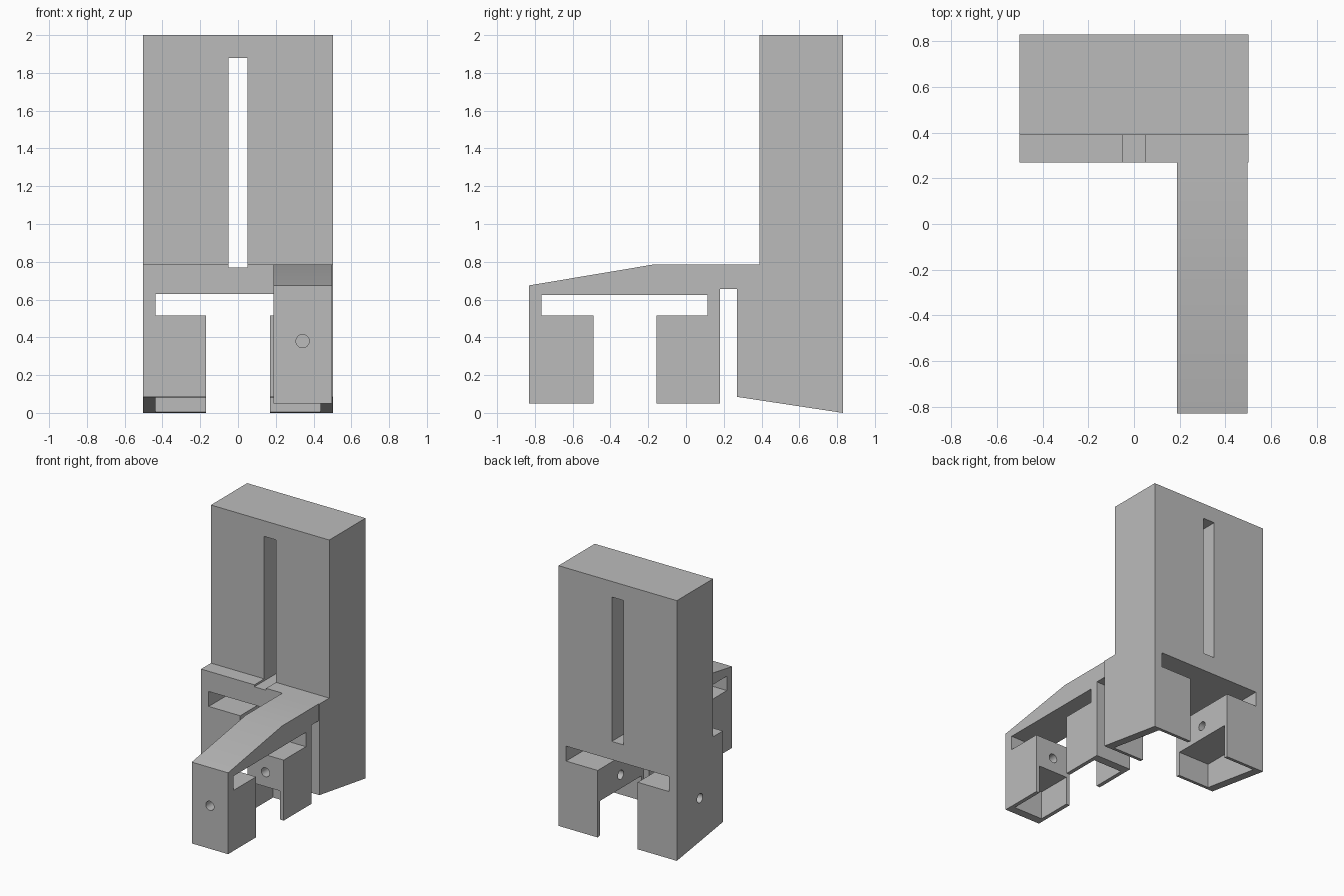
import bpy
import bmesh
import math
from mathutils import Matrix, Vector

if "Cube" in bpy.data.objects:
    bpy.data.objects.remove(bpy.data.objects["Cube"], do_unlink=True)

grey = bpy.data.materials.new("plain grey")
grey.use_nodes = True
grey.diffuse_color = (0.5, 0.5, 0.5, 1)
grey.node_tree.nodes["Principled BSDF"].inputs["Base Color"].default_value = (0.5, 0.5, 0.5, 1)


def finish(name, bm):
    bmesh.ops.recalc_face_normals(bm, faces=bm.faces)
    mesh = bpy.data.meshes.new(name)
    bm.to_mesh(mesh)
    bm.free()
    mesh.materials.append(grey)
    obj = bpy.data.objects.new(name, mesh)
    bpy.context.scene.collection.objects.link(obj)
    return obj


def side_profile(name, points, x0, x1):
    """Extrude a (y, z) outline from x0 to x1."""
    bm = bmesh.new()
    face = bm.faces.new([bm.verts.new((x0, y, z)) for y, z in points])
    new = bmesh.ops.extrude_face_region(bm, geom=[face])["geom"]
    verts = [v for v in new if isinstance(v, bmesh.types.BMVert)]
    bmesh.ops.translate(bm, verts=verts, vec=(x1 - x0, 0, 0))
    return finish(name, bm)


def box(name, xs, ys, zs):
    return side_profile(name, [(ys[0], zs[0]), (ys[1], zs[0]), (ys[1], zs[1]), (ys[0], zs[1])], *xs)


def rod(name, start, end, radius):
    a, b = Vector(start), Vector(end)
    turn = (b - a).to_track_quat('Z', 'Y').to_matrix().to_4x4()
    bm = bmesh.new()
    bmesh.ops.create_cone(bm, cap_ends=True, segments=32, radius1=radius, radius2=radius,
                          depth=(b - a).length,
                          matrix=Matrix.Translation((a + b) / 2) @ turn)
    return finish(name, bm)


def combine(target, tool, operation='DIFFERENCE'):
    tool.hide_render = True
    mod = target.modifiers.new("shape", 'BOOLEAN')
    mod.operation, mod.solver, mod.object = operation, 'EXACT', tool
    bpy.context.view_layer.objects.active = target
    bpy.ops.object.modifier_apply(modifier=mod.name)
    bpy.data.objects.remove(tool, do_unlink=True)


W = 0.503                 # half width of the body
LEG, WALL, SKIN = 0.17, 0.065, 0.03
ROOF = 0.27               # top of the leg pockets
BOTTOM, TOP = 0.515, 0.63  # crosswise strap slot

# Tall body with a ledge and a sloping underside
body = side_profile("bracket_body", [(0.27, 0.085), (0.83, 0), (0.83, 2), (0.39, 2),
                                     (0.39, 0.785), (0.27, 0.785)], -W, W)

# T-shaped opening between the body legs, and the tall slot
combine(body, box("strap_slot", (-W + WALL, W - WALL), (0, 1), (BOTTOM, TOP)))
combine(body, box("leg_gap", (-LEG, LEG), (0, 1), (-0.1, BOTTOM + 0.02)))
combine(body, box("tall_slot", (-0.05, 0.05), (0, 1), (0.77, 1.88)))

# Pockets under the body legs, open below and towards the middle
combine(body, box("leg_pockets", (-W + WALL, W - WALL), (0.27 + SKIN, 0.83 - SKIN), (-0.1, ROOF)))

# Screw hole across the body legs, blind on the left
combine(body, rod("body_hole", (-0.6, 0.55, 0.375), (0.42, 0.55, 0.375), 0.035))

# Front arm with its own two legs
X0, X1 = 0.188, 0.497
arm = side_profile("front_arm", [
    (-0.83, 0.05), (-0.49, 0.05), (-0.49, BOTTOM), (-0.765, BOTTOM), (-0.765, TOP - 0.005),
    (0.115, TOP - 0.005), (0.115, BOTTOM), (-0.155, BOTTOM), (-0.155, 0.05), (0.18, 0.05),
    (0.18, 0.655), (0.29, 0.655), (0.29, 0.785), (-0.175, 0.785), (-0.83, 0.675)], X0, X1)
combine(arm, box("arm_pockets", (X0 + SKIN, X1 - SKIN), (-0.765, 0.115), (-0.1, ROOF)))
combine(arm, rod("arm_hole", (0.342, -0.9, 0.38), (0.342, 0.1, 0.38), 0.035))

# Join the arm to the body
combine(body, arm, 'UNION')
bpy.ops.object.select_all(action='DESELECT')
body.select_set(True)
bpy.context.view_layer.objects.active = body
bpy.ops.object.shade_smooth_by_angle(angle=math.radians(25))
